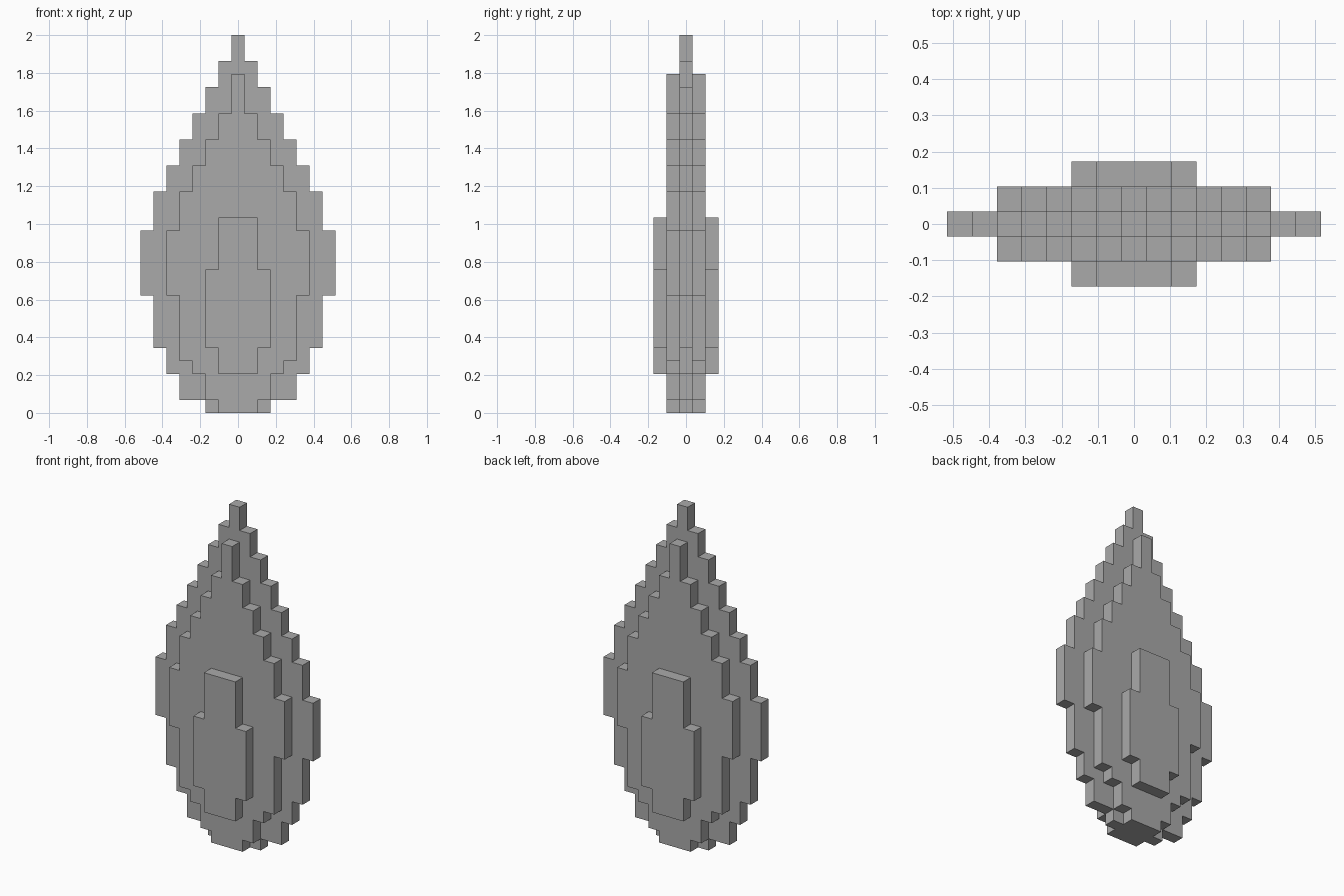
import bpy
import bmesh

if "Cube" in bpy.data.objects:
    bpy.data.objects.remove(bpy.data.objects["Cube"], do_unlink=True)

U = 2 / 29  # one block

grey = bpy.data.materials.new("plain_grey")
grey.use_nodes = True
colour = (0.4, 0.4, 0.4, 1)
grey.diffuse_color = colour
grey.node_tree.nodes["Principled BSDF"].inputs["Base Color"].default_value = colour


def plate(name, steps, top, y0, y1):
    """Stepped symmetric slab; steps are (bottom height, half width) in blocks."""
    bounds = [z for z, w in steps] + [top]
    right = []
    for i, (z, w) in enumerate(steps):
        right += [(w, z), (w, bounds[i + 1])]
    outline = right + [(-x, z) for x, z in reversed(right)]

    bm = bmesh.new()
    face = bm.faces.new([bm.verts.new((x * U, y0 * U, z * U)) for x, z in outline])
    grown = bmesh.ops.extrude_face_region(bm, geom=[face], use_keep_orig=True)
    moved = [v for v in grown["geom"] if isinstance(v, bmesh.types.BMVert)]
    bmesh.ops.translate(bm, verts=moved, vec=(0, (y1 - y0) * U, 0))
    bmesh.ops.recalc_face_normals(bm, faces=bm.faces)
    mesh = bpy.data.meshes.new(name)
    bm.to_mesh(mesh)
    bm.free()
    mesh.materials.append(grey)
    bpy.context.collection.objects.link(bpy.data.objects.new(name, mesh))


core = [(0, 2.5), (1, 4.5), (3, 5.5), (5, 6.5), (9, 7.5), (14, 6.5),
        (17, 5.5), (19, 4.5), (21, 3.5), (23, 2.5), (25, 1.5), (27, 0.5)]
middle = [(0, 1.5), (1, 2.5), (3, 3.5), (4, 4.5), (9, 5.5), (14, 4.5),
          (17, 3.5), (19, 2.5), (21, 1.5), (23, 0.5)]
raised = [(3, 1.5), (5, 2.5), (11, 1.5)]

# Central drop-shaped slab
plate("core_slab", core, 29, -0.5, 0.5)

# Stepped plates on the front and back
for side, s in (("front", -1), ("back", 1)):
    plate(side + "_middle_plate", middle, 26, s * 0.5, s * 1.5)
    plate(side + "_raised_plate", raised, 15, s * 1.5, s * 2.5)
